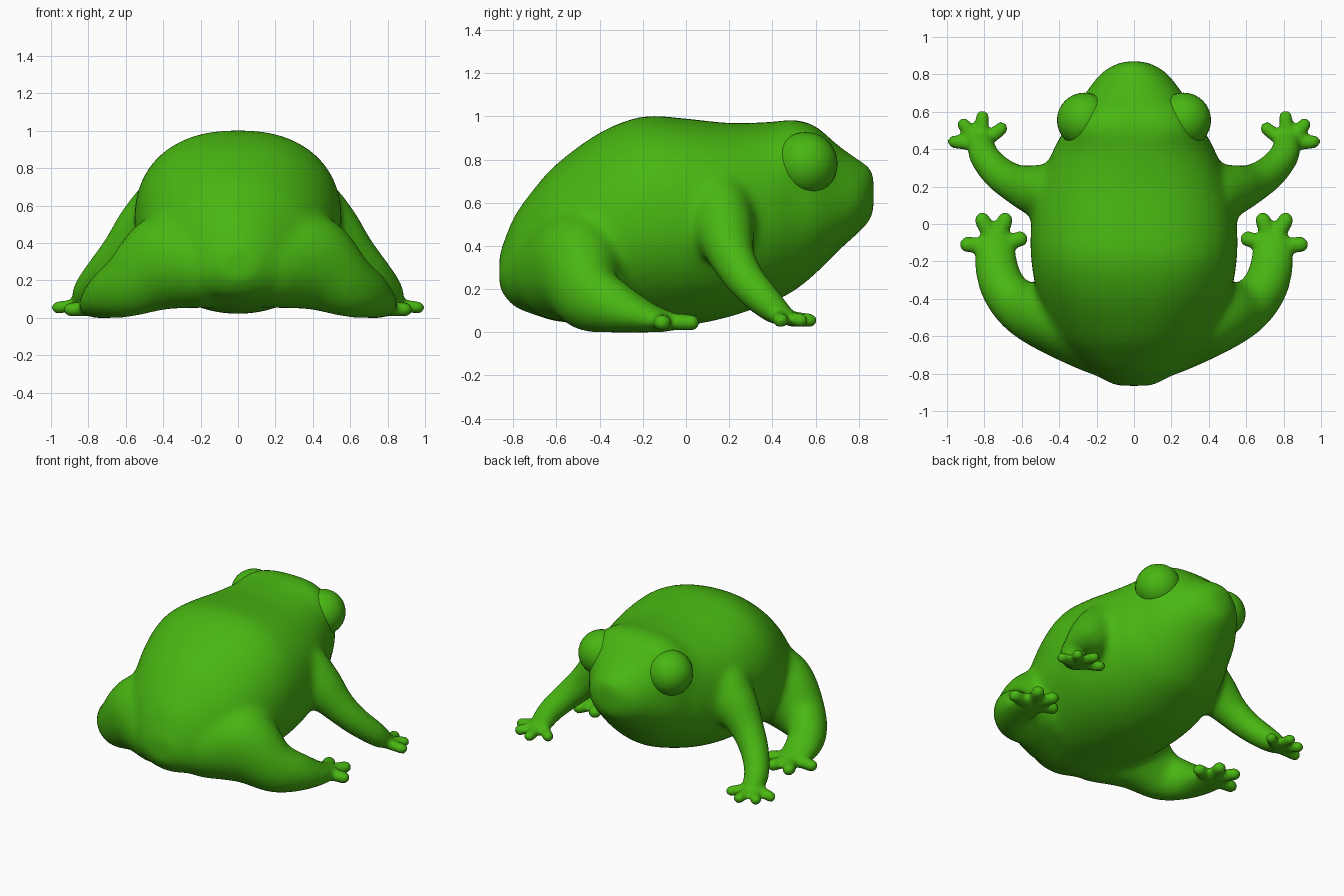
import bpy
import bmesh
from math import cos, sin, pi, copysign
from mathutils import Vector

cube = bpy.data.objects.get("Cube")
if cube:
    bpy.data.objects.remove(cube, do_unlink=True)

green = bpy.data.materials.new("frog green")
green.use_nodes = True
colour = (0.065, 0.47, 0.006, 1)
green.diffuse_color = colour
green.node_tree.nodes["Principled BSDF"].inputs["Base Color"].default_value = colour

# Unit bead that the limbs are swept from
bead = bmesh.new()
bmesh.ops.create_icosphere(bead, subdivisions=3, radius=1)
bead.verts.index_update()
bead_points = [v.co.copy() for v in bead.verts]
bead_faces = [[v.index for v in f.verts] for f in bead.faces]
bead.free()


def spline(points, steps):
    """Smooth curve through points of any dimension."""
    pts = [Vector(p) for p in points]
    pts = [pts[0]] + pts + [pts[-1]]
    out = []
    for a, b, c, d in zip(pts, pts[1:], pts[2:], pts[3:]):
        for i in range(steps):
            t = i / steps
            out.append(b + 0.5 * t * ((c - a) + t * ((2 * a - 5 * b + 4 * c - d)
                                                     + t * (3 * (b - c) + d - a))))
    return out + [pts[-1]]


def loft(bm, sections, sides=48):
    """Skin over sections: y, bottom, top, half width, widest height, squareness."""
    rings = []
    for y, low, high, width, mid, square in spline(sections, 5):
        ring = []
        for k in range(sides):
            c, s = cos(2 * pi * k / sides), sin(2 * pi * k / sides)
            power = 2 / square if s > 0 else 1
            x = width * copysign(abs(c) ** power, c)
            reach = high - mid if s > 0 else mid - low
            z = mid + reach * copysign(abs(s) ** power, s)
            ring.append(bm.verts.new((x, y, z)))
        rings.append(ring)
    for a, b in zip(rings, rings[1:]):
        for k in range(sides):
            n = (k + 1) % sides
            bm.faces.new((a[k], a[n], b[n], b[k]))
    bm.faces.new(rings[0])
    bm.faces.new(rings[-1])
    bmesh.ops.recalc_face_normals(bm, faces=bm.faces)


def limb(bm, path, steps):
    """Mirrored pair of limbs swept from beads: x, y, z, flat radius, upright radius."""
    for x, y, z, flat, upright in spline(path, steps):
        for side in (1, -1):
            verts = [bm.verts.new((side * x + p.x * flat, y + p.y * flat, z + p.z * upright))
                     for p in bead_points]
            for face in bead_faces:
                bm.faces.new([verts[i] for i in face])


def fuse(bm, name, voxel, passes):
    """Melt overlapping volumes into one smooth skin."""
    mesh = bpy.data.meshes.new(name)
    bm.to_mesh(mesh)
    bm.free()
    obj = bpy.data.objects.new(name, mesh)
    bpy.context.collection.objects.link(obj)
    remesh = obj.modifiers.new("melt", 'REMESH')
    remesh.mode = 'VOXEL'
    remesh.voxel_size = voxel
    soften = obj.modifiers.new("soften", 'SMOOTH')
    soften.factor = 0.5
    soften.iterations = passes
    graph = bpy.context.evaluated_depsgraph_get()
    result = bpy.data.meshes.new_from_object(obj.evaluated_get(graph))
    bpy.data.objects.remove(obj, do_unlink=True)
    return result


# Rump, back, belly and head, from tail to snout
torso = [
    (-0.865, 0.20, 0.36, 0.10, 0.28, 2),
    (-0.80, 0.12, 0.53, 0.22, 0.28, 2),
    (-0.70, 0.08, 0.67, 0.34, 0.32, 2),
    (-0.60, 0.05, 0.78, 0.43, 0.36, 2),
    (-0.40, 0.03, 0.925, 0.51, 0.43, 2.2),
    (-0.20, 0.02, 1.0, 0.55, 0.50, 2.3),
    (0, 0.03, 0.99, 0.55, 0.52, 2.3),
    (0.20, 0.07, 0.97, 0.51, 0.53, 2.3),
    (0.40, 0.14, 0.975, 0.43, 0.55, 2.4),
    (0.50, 0.19, 0.985, 0.375, 0.58, 3),
    (0.60, 0.27, 0.955, 0.33, 0.60, 3),
    (0.70, 0.37, 0.87, 0.26, 0.60, 2.4),
    (0.80, 0.46, 0.80, 0.185, 0.62, 2),
    (0.85, 0.51, 0.77, 0.11, 0.64, 2),
    (0.87, 0.55, 0.74, 0.05, 0.65, 2),
]
hind_leg = [
    (0.18, -0.58, 0.28, 0.23, 0.23),
    (0.40, -0.50, 0.30, 0.21, 0.26),
    (0.59, -0.455, 0.18, 0.145, 0.18),
    (0.70, -0.34, 0.12, 0.125, 0.125),
    (0.74, -0.20, 0.067, 0.12, 0.07),
    (0.74, -0.11, 0.05, 0.11, 0.052),
]
front_leg = [
    (0.44, 0.16, 0.55, 0.15, 0.18),
    (0.52, 0.18, 0.47, 0.14, 0.15),
    (0.62, 0.21, 0.36, 0.11, 0.115),
    (0.72, 0.27, 0.25, 0.095, 0.095),
    (0.80, 0.36, 0.15, 0.085, 0.08),
    (0.82, 0.43, 0.08, 0.08, 0.05),
]
bm = bmesh.new()
loft(bm, torso)
limb(bm, hind_leg, 7)
limb(bm, front_leg, 7)
skin = fuse(bm, "skin", 0.018, 24)

# Toes: a heel point, thickness and the toe tips of each foot
feet = [
    ((0.74, -0.12, 0.05), 0.043, 0.045, [(0.61, -0.08), (0.69, 0.02), (0.81, 0.02), (0.89, -0.11)]),
    ((0.82, 0.42, 0.075), 0.037, 0.055, [(0.71, 0.51), (0.81, 0.57), (0.91, 0.53), (0.96, 0.44)]),
]
bm = bmesh.new()
bm.from_mesh(skin)
bpy.data.meshes.remove(skin)
for heel, thick, height, tips in feet:
    x, y, z = heel
    for tx, ty in tips:
        limb(bm, [(x, y, z, thick, thick), (tx, ty, height, thick, thick * 0.9)], 7)
body_mesh = fuse(bm, "body", 0.014, 5)
body_mesh.materials.clear()
body_mesh.materials.append(green)
body_mesh.shade_smooth()
body = bpy.data.objects.new("body", body_mesh)
bpy.context.collection.objects.link(body)

# Eyes
for side, name in ((1, "left_eye"), (-1, "right_eye")):
    bpy.ops.mesh.primitive_uv_sphere_add(segments=32, ring_count=20, radius=0.147,
                                         location=(side * 0.265, 0.555, 0.78))
    eye = bpy.context.object
    eye.name = name
    eye.data.materials.append(green)
    bpy.ops.object.shade_smooth()
